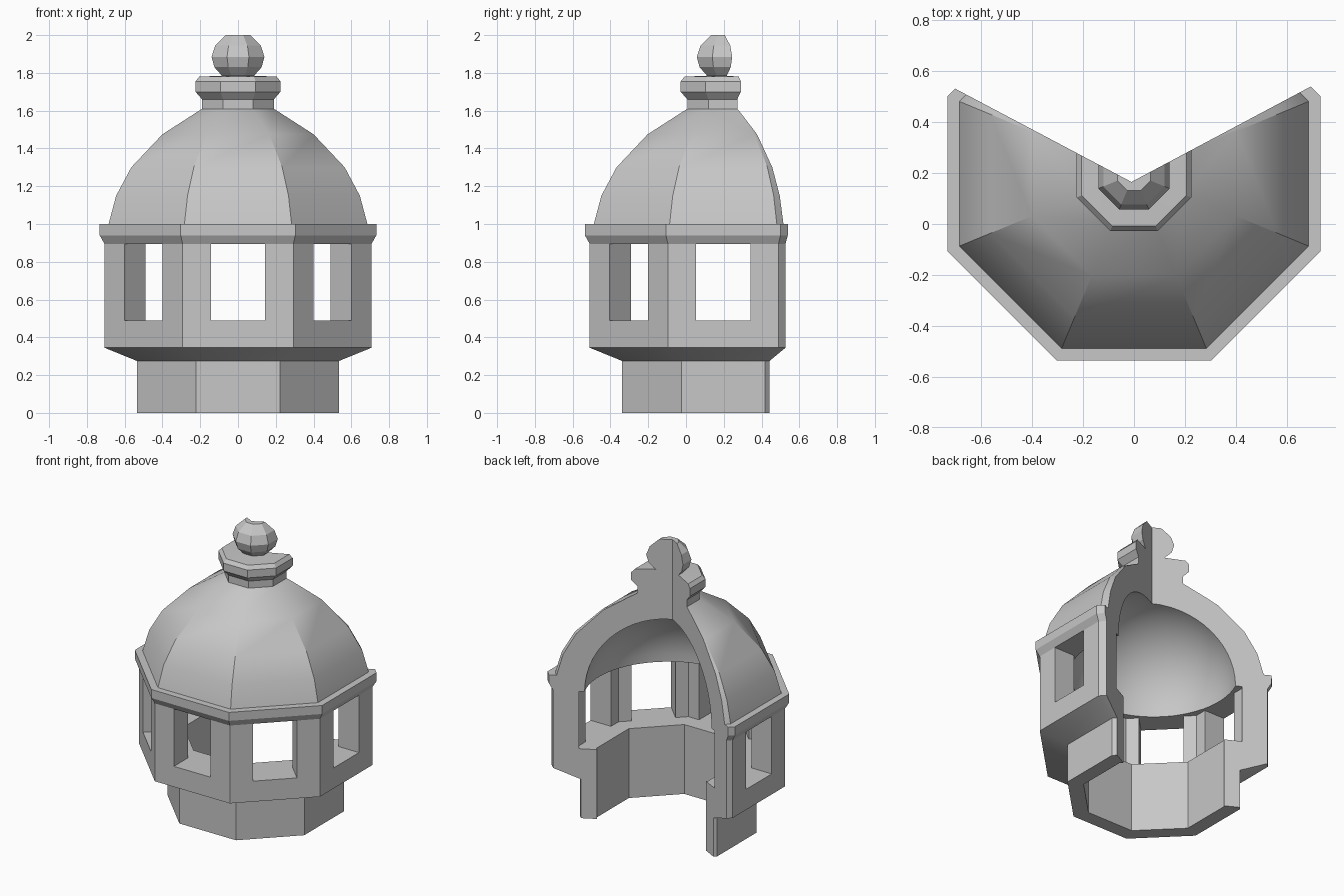
import bpy, bmesh
from math import pi, cos, sin, radians
from mathutils import Vector, Matrix

cube = bpy.data.objects.get("Cube")
if cube:
    bpy.data.objects.remove(cube, do_unlink=True)

CENTRE = Vector((0, 0.197, 0))      # axis of the octagon

stone = bpy.data.materials.new("grey_stone")
stone.use_nodes = True
GREY = (0.57, 0.57, 0.57, 1)
stone.diffuse_color = GREY
stone.node_tree.nodes["Principled BSDF"].inputs["Base Color"].default_value = GREY


def finish(name, bm):
    bmesh.ops.recalc_face_normals(bm, faces=bm.faces)
    mesh = bpy.data.meshes.new(name)
    bm.to_mesh(mesh)
    bm.free()
    mesh.materials.append(stone)
    obj = bpy.data.objects.new(name, mesh)
    bpy.context.collection.objects.link(obj)
    return obj


def lathe(name, profile, sides):
    """Stack of polygon rings; profile radii are apothems."""
    bm = bmesh.new()
    rings = []
    for apothem, z in profile:
        r = apothem / cos(pi / sides)
        angles = [(i + 0.5) * 2 * pi / sides for i in range(sides)]
        rings.append([bm.verts.new(CENTRE + Vector((r * cos(a), r * sin(a), z)))
                      for a in angles])
    for low, high in zip(rings, rings[1:]):
        for i in range(sides):
            j = (i + 1) % sides
            bm.faces.new((low[i], low[j], high[j], high[i]))
    bm.faces.new(rings[0][::-1])
    bm.faces.new(rings[-1])
    return finish(name, bm)


def prism(name, outline, z0, z1):
    bm = bmesh.new()
    face = bm.faces.new([bm.verts.new((x, y, z0)) for x, y in outline])
    out = bmesh.ops.extrude_face_region(bm, geom=[face])
    top = [v for v in out["geom"] if isinstance(v, bmesh.types.BMVert)]
    bmesh.ops.translate(bm, verts=top, vec=(0, 0, z1 - z0))
    return finish(name, bm)


# Outer form: base, drum, cornice, dome, collar and ball finial
base = [(0.535, 0), (0.535, 0.275)]
drum = [(0.707, 0.345), (0.707, 0.895)]
cornice = [(0.732, 0.94), (0.732, 1.0)]
dome = [(0.685, 1.0), (0.645, 1.15), (0.565, 1.30), (0.40, 1.475), (0.19, 1.61)]
collar = [(0.19, 1.66), (0.225, 1.70), (0.225, 1.755), (0.205, 1.78)]
ball = [(0.085, 1.785), (0.125, 1.83), (0.14, 1.885), (0.12, 1.945), (0.065, 2.0)]
pavilion = lathe("domed_pavilion", base + drum + cornice + dome + collar + ball, 8)

cutters = []

# Octagonal hollow of the base, and the wider octagonal room above it
cutters.append(lathe("base_hollow", [(0.435, -0.1), (0.435, 0.6)], 8))
cutters.append(lathe("room_hollow", [(0.548, 0.49), (0.548, 0.895)], 8))

# Hemispherical ceiling
R, SPRING, STEPS = 0.543, 0.895, 14
vault = [(R, 0.8)]
for i in range(STEPS):
    a = i / STEPS * pi / 2
    vault.append((R * cos(a), SPRING + R * sin(a)))
vault.append((0.005, SPRING + R))
cutters.append(lathe("vault_hollow", vault, 64))

# Window openings, each box passing through opposite walls
for k in range(4):
    bm = bmesh.new()
    bmesh.ops.create_cube(bm, size=1)
    bmesh.ops.scale(bm, verts=bm.verts, vec=(2, 0.287, 0.405))
    bmesh.ops.transform(bm, verts=bm.verts,
                        matrix=Matrix.Translation(CENTRE + Vector((0, 0, 0.6925)))
                        @ Matrix.Rotation(k * pi / 4, 4, "Z"))
    cutters.append(finish("window_opening", bm))

# Wedge that opens the back
tip = Vector((-0.01, 0.165))
left_end = tip + Vector((0.705, 0.375)) * 4
right_end = tip + Vector((-0.69, 0.365)) * 4
cutters.append(prism("back_wedge", [tip, left_end, right_end], -0.2, 2.2))

# Apply the cuts
bpy.context.view_layer.objects.active = pavilion
for cutter in cutters:
    cutter.hide_render = True
    mod = pavilion.modifiers.new("cut", "BOOLEAN")
    mod.operation = "DIFFERENCE"
    mod.solver = "EXACT"
    mod.object = cutter
    bpy.ops.object.modifier_apply(modifier=mod.name)
    bpy.data.objects.remove(cutter, do_unlink=True)

bpy.ops.object.select_all(action="DESELECT")
pavilion.select_set(True)
bpy.ops.object.shade_smooth_by_angle(angle=radians(26))
